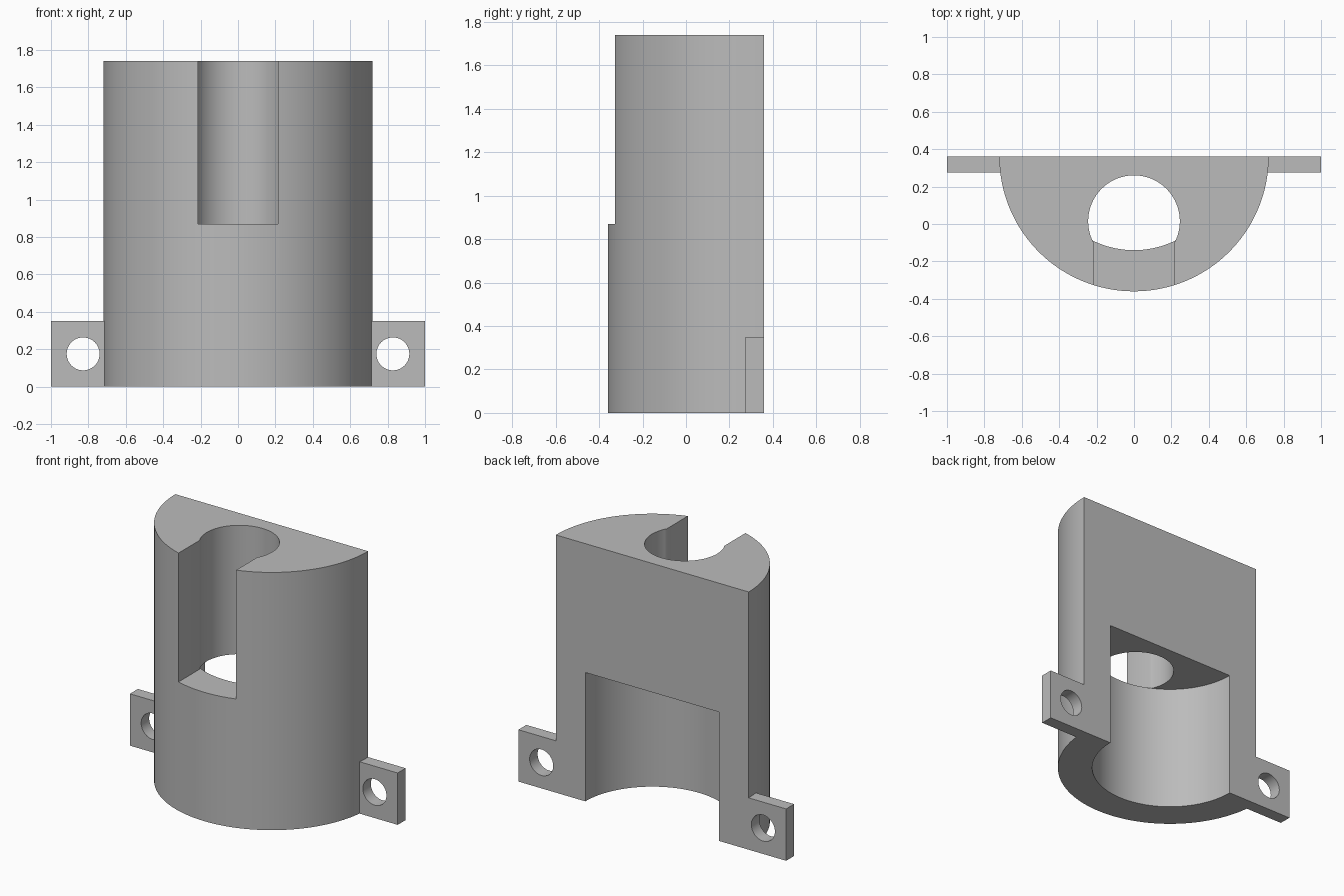
import bpy, bmesh
from math import acos, cos, sin, pi
from mathutils import Matrix

cube = bpy.data.objects.get("Cube")
if cube:
    bpy.data.objects.remove(cube, do_unlink=True)

BACK = 0.36          # y of the flat back face
HEIGHT = 1.74
LEDGE = 0.87         # cavity ceiling and slot floor
BORE_R, SLOT_X = 0.245, 0.215

grey = bpy.data.materials.new("plain grey")
grey.use_nodes = True
grey.diffuse_color = (0.5, 0.5, 0.5, 1)
grey.node_tree.nodes["Principled BSDF"].inputs["Base Color"].default_value = (0.5, 0.5, 0.5, 1)


def arc(cx, cy, r, start, end, n):
    step = (end - start) / n
    return [(cx + r * cos(start + i * step), cy + r * sin(start + i * step)) for i in range(n + 1)]


def extrude(name, profile, z0, z1, matrix=Matrix()):
    """Solid prism from a closed outline."""
    bm = bmesh.new()
    face = bm.faces.new([bm.verts.new((x, y, z0)) for x, y in profile])
    top = bmesh.ops.extrude_face_region(bm, geom=[face])["geom"]
    bmesh.ops.translate(bm, vec=(0, 0, z1 - z0),
                        verts=[g for g in top if isinstance(g, bmesh.types.BMVert)])
    bmesh.ops.transform(bm, matrix=matrix, verts=bm.verts)
    bmesh.ops.recalc_face_normals(bm, faces=bm.faces)
    mesh = bpy.data.meshes.new(name)
    bm.to_mesh(mesh)
    bm.free()
    mesh.materials.append(grey)
    obj = bpy.data.objects.new(name, mesh)
    bpy.context.collection.objects.link(obj)
    return obj


def combine(target, other, operation):
    """Apply a boolean and remove the helper."""
    mod = target.modifiers.new("boolean", 'BOOLEAN')
    mod.operation, mod.solver, mod.object = operation, 'EXACT', other
    bpy.context.view_layer.objects.active = target
    bpy.ops.object.modifier_apply(modifier=mod.name)
    bpy.data.objects.remove(other, do_unlink=True)


# Half-round body
body = extrude("half_round_housing", arc(0, BACK, 0.72, pi, 2 * pi, 72), 0, HEIGHT)

# Mounting tabs with bolt holes
upright = Matrix.Rotation(pi / 2, 4, 'X')
for side in (-1, 1):
    inner, outer = side * 0.65, side
    tab = extrude("mounting_tab", [(inner, 0.275), (outer, 0.275), (outer, BACK), (inner, BACK)], 0, 0.35)
    hole = extrude("bolt_hole", arc(side * 0.828, 0.175, 0.088, 0, 2 * pi, 48)[:-1], -0.5, -0.1, upright)
    combine(tab, hole, 'DIFFERENCE')
    combine(body, tab, 'UNION')

# Half-round cavity in the lower back
cavity = extrude("cavity", arc(0, BACK, 0.5, pi, 2 * pi, 64) + [(0.5, 0.6), (-0.5, 0.6)], -0.2, LEDGE)
combine(body, cavity, 'DIFFERENCE')

# Keyhole: round bore opening to the front through a slot
a = acos(SLOT_X / BORE_R)
keyhole = extrude("keyhole", arc(0, 0.015, BORE_R, -a, pi + a, 64)
                  + [(-SLOT_X, -0.6), (SLOT_X, -0.6)], LEDGE, 2)
combine(body, keyhole, 'DIFFERENCE')

# Smooth curved walls, crisp edges
bpy.ops.object.select_all(action='DESELECT')
body.select_set(True)
bpy.context.view_layer.objects.active = body
bpy.ops.object.shade_smooth_by_angle(angle=pi / 6)
